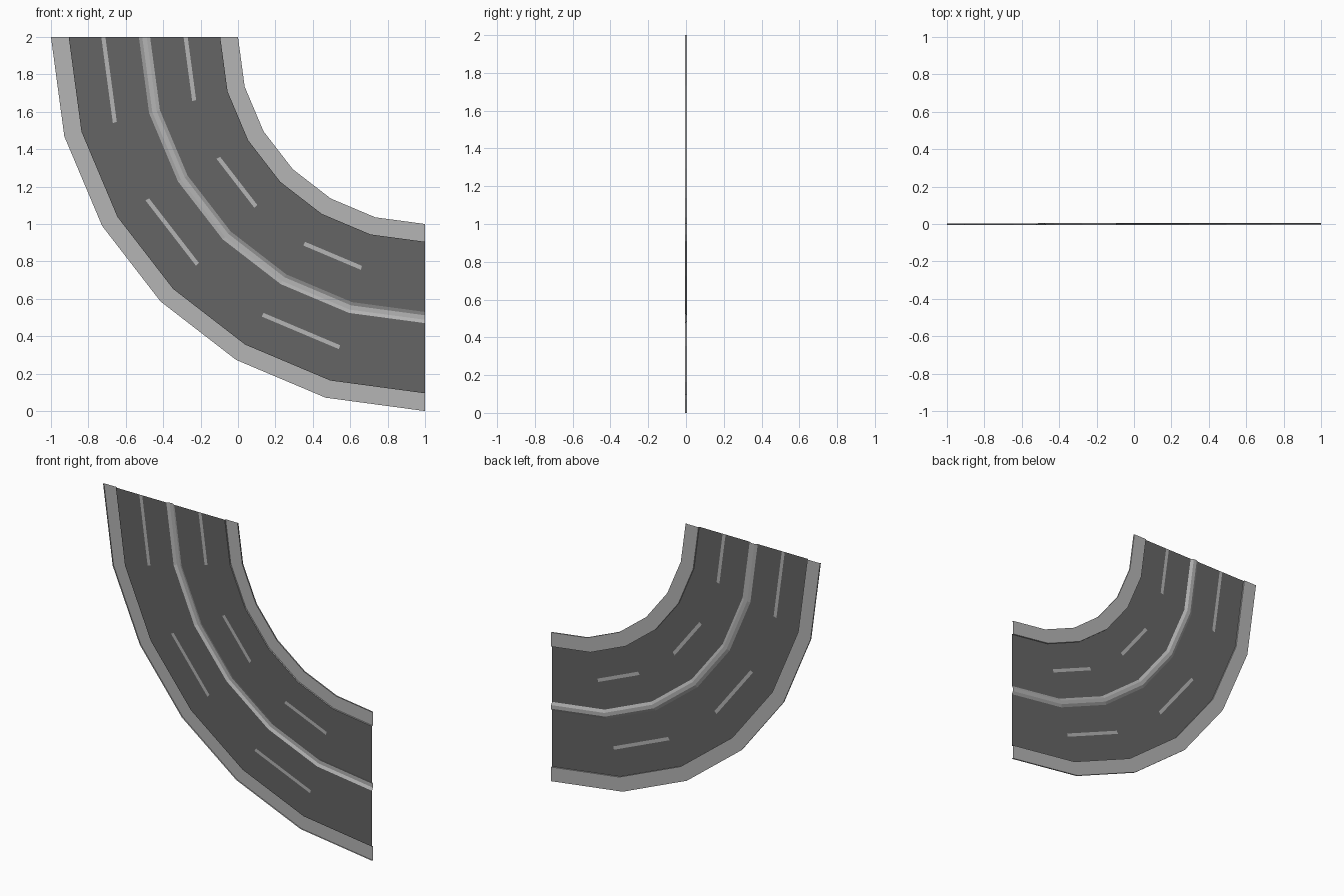
import bpy, bmesh

if "Cube" in bpy.data.objects:
    bpy.data.objects.remove(bpy.data.objects["Cube"])

SEGMENTS = 6
K = 0.5523          # quarter-circle Bezier handle
LOW, HIGH = -0.005, 0.005


def material(name, value):
    m = bpy.data.materials.new(name)
    m.diffuse_color = (value, value, value, 1)
    m.use_nodes = True
    m.node_tree.nodes["Principled BSDF"].inputs["Base Color"].default_value = m.diffuse_color
    return m


asphalt = material("asphalt_grey", 0.13)
concrete = material("light_concrete_grey", 0.46)


def bend(t):
    """Unit quarter bend running from the top end to the right end."""
    s = 1 - t
    a, b, c, d = s**3, 3*s*s*t, 3*s*t*t, t**3
    return a + b + K*c, K*b + c + d


def sweep(name, profile, mats, rule=lambda seg, strip: 0):
    """Sweep a (radius, y) profile round the bend as an open sheet."""
    bm = bmesh.new()
    rows = []
    for i in range(SEGMENTS + 1):
        u, v = bend(i / SEGMENTS)
        rows.append([bm.verts.new((1 - r*u, y, 2 - r*v)) for r, y in profile])
    for i in range(SEGMENTS):
        for j in range(len(profile) - 1):
            f = bm.faces.new((rows[i][j], rows[i][j+1], rows[i+1][j+1], rows[i+1][j]))
            f.material_index = rule(i, j)
    # The raised side of the sheet faces +y
    bm.normal_update()
    if sum(f.normal.y * f.calc_area() for f in bm.faces) < 0:
        bmesh.ops.reverse_faces(bm, faces=bm.faces[:])
    mesh = bpy.data.meshes.new(name)
    bm.to_mesh(mesh)
    bm.free()
    for m in mats:
        mesh.materials.append(m)
    obj = bpy.data.objects.new(name, mesh)
    bpy.context.collection.objects.link(obj)
    return obj


# Two carriageways, each with a dashed line cut into every other segment
for name, r0, line, r1 in (("inner_lanes", 1.095, 1.28, 1.47),
                           ("outer_lanes", 1.53, 1.72, 1.905)):
    radii = (r0, line - 0.011, line + 0.011, r1)
    sweep(name, [(r, LOW) for r in radii], [asphalt, concrete],
          lambda seg, strip: int(strip == 1 and seg % 2 == 0))

# Raised pavements with walls on both sides
for name, r0, r1 in (("inner_pavement", 1.0, 1.095), ("outer_pavement", 1.905, 2.0)):
    sweep(name, [(r0, LOW), (r0, HIGH - 0.001), (r1, HIGH - 0.001), (r1, LOW)], [concrete])

# Sloped central barrier
sweep("central_barrier", [(1.47, LOW), (1.488, HIGH), (1.512, HIGH), (1.53, LOW)], [concrete])
